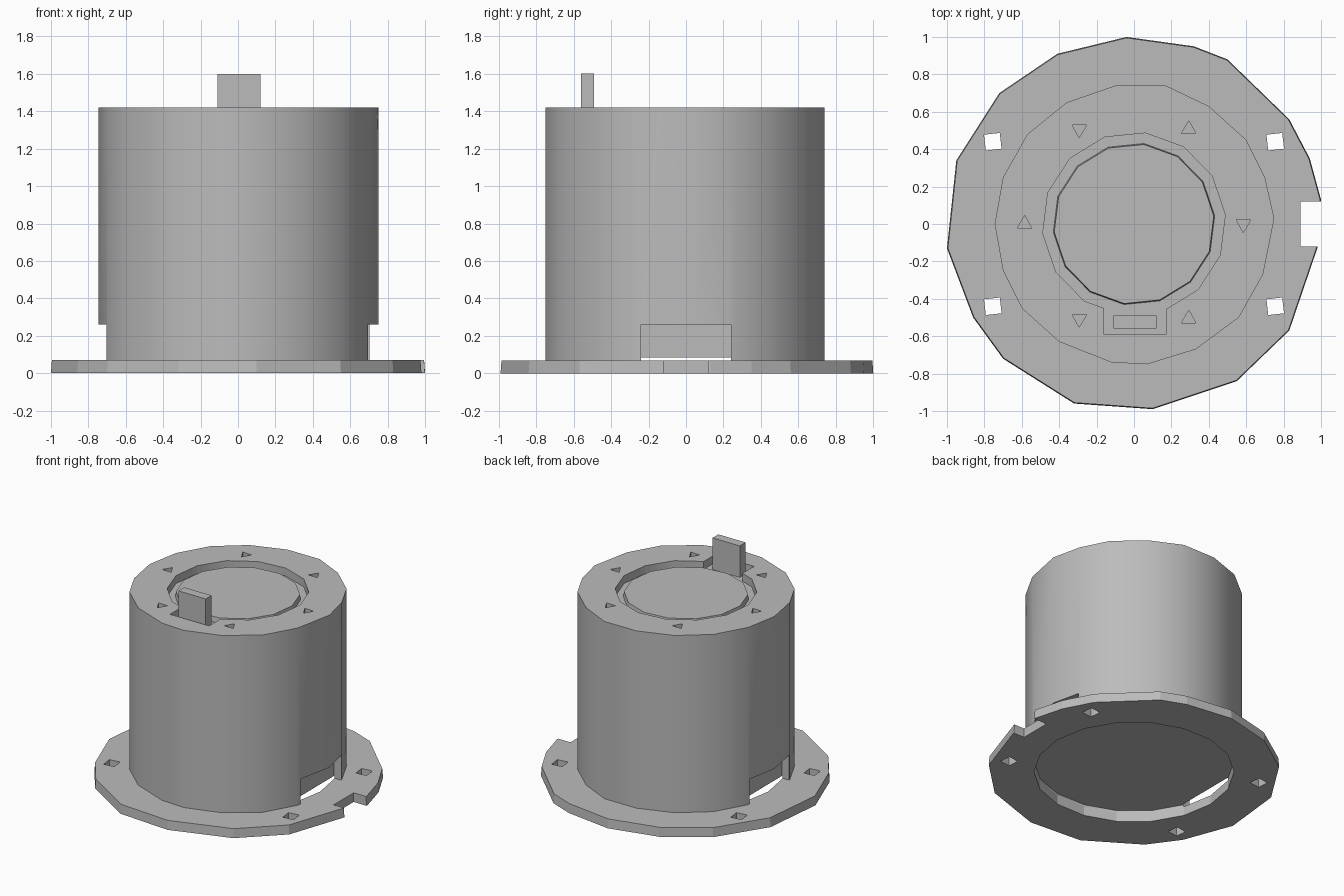
import bpy, bmesh, math

if "Cube" in bpy.data.objects:
    bpy.data.objects.remove(bpy.data.objects["Cube"])

grey = bpy.data.materials.new("plain_grey")
grey.use_nodes = True
COLOUR = (0.5, 0.5, 0.5, 1)
grey.diffuse_color = COLOUR
grey.node_tree.nodes["Principled BSDF"].inputs["Base Color"].default_value = COLOUR


def prism(name, outline, z0, z1, top_scale=1.0):
    """Extrude a flat outline from z0 to z1."""
    bm = bmesh.new()
    low = [bm.verts.new((x, y, z0)) for x, y in outline]
    high = [bm.verts.new((x * top_scale, y * top_scale, z1)) for x, y in outline]
    bm.faces.new(low)
    bm.faces.new(high)
    for i in range(len(low)):
        j = (i + 1) % len(low)
        bm.faces.new((low[i], low[j], high[j], high[i]))
    bmesh.ops.recalc_face_normals(bm, faces=bm.faces)
    mesh = bpy.data.meshes.new(name)
    bm.to_mesh(mesh)
    bm.free()
    mesh.materials.append(grey)
    obj = bpy.data.objects.new(name, mesh)
    bpy.context.collection.objects.link(obj)
    return obj


def ring(radius, sides, turn=0.0, centre=(0, 0)):
    steps = [turn + math.tau * i / sides for i in range(sides)]
    return [(centre[0] + radius * math.cos(a), centre[1] + radius * math.sin(a)) for a in steps]


def rect(x0, x1, y0, y1):
    return [(x0, y0), (x1, y0), (x1, y1), (x0, y1)]


def cut(target, outline, z0, z1):
    """Subtract a prism from the target and discard it."""
    cutter = prism("cutter", outline, z0, z1)
    mod = target.modifiers.new("cut", 'BOOLEAN')
    mod.object, mod.operation, mod.solver = cutter, 'DIFFERENCE', 'EXACT'
    bpy.ops.object.select_all(action='DESELECT')
    bpy.context.view_layer.objects.active = target
    target.select_set(True)
    bpy.ops.object.modifier_apply(modifier=mod.name)
    bpy.data.objects.remove(cutter)


FLANGE_TOP, FLOOR, TOP = 0.07, 0.085, 1.42

# Flange: uneven many-sided plate with bore, bolt holes and edge notch
flange_outline = [(-.04, 1), (.32, .95), (.5, .88), (.83, .56), (.94, .35), (1, .13),
                  (.98, -.13), (.83, -.57), (.55, -.84), (.1, -.99), (-.32, -.96),
                  (-.7, -.72), (-.86, -.5), (-1, -.13), (-.95, .34), (-.72, .7), (-.41, .91)]
flange = prism("flange", flange_outline, 0, FLANGE_TOP, 0.995)
cut(flange, ring(0.69, 18), -0.1, 0.2)
cut(flange, rect(0.89, 1.2, -0.12, 0.12), -0.1, 0.2)
for sx in (-1, 1):
    for sy in (-1, 1):
        cut(flange, ring(0.06, 4, 0.9, (sx * 0.755, sy * 0.44)), -0.1, 0.2)

# Body: tall drum with side windows and a shallow open underside
body_outline = [(-.1, .74), (.17, .74), (.4, .63), (.6, .45), (.7, .25), (.75, .03),
                (.69, -.27), (.56, -.5), (.33, -.67), (.07, -.75), (-.12, -.74), (-.4, -.63),
                (-.6, -.45), (-.7, -.25), (-.745, 0), (-.7, .25), (-.57, .48), (-.36, .65)]
body = prism("body", body_outline, FLANGE_TOP, TOP)
cut(body, ring(0.69, 18), 0, FLOOR)
for sx in (-1, 1):
    cut(body, rect(*sorted((sx * 0.64, sx * 0.9)), -0.24, 0.24), 0, 0.26)

# Round recess in the top, with a slot for the tab
cut(body, ring(0.49, 14, 0.1), TOP - 0.06, TOP + 0.1)
cut(body, rect(-0.16, 0.17, -0.59, -0.4), TOP - 0.06, TOP + 0.1)

# Six small blind holes around the top rim
for i in range(6):
    a = math.tau * i / 6
    cut(body, ring(0.045, 3, a + 0.5, (0.585 * math.cos(a), 0.585 * math.sin(a))),
        TOP - 0.1, TOP + 0.1)

# Core disc inside the recess and the upright tab
core = prism("core_disc", ring(0.435, 14, 0.1), TOP - 0.07, TOP - 0.02, 0.985)
tab = prism("tab", rect(-0.11, 0.12, -0.56, -0.49), TOP - 0.07, 1.6)

# Smooth drum wall, sharp rims
bpy.ops.object.select_all(action='DESELECT')
body.select_set(True)
bpy.context.view_layer.objects.active = body
bpy.ops.object.shade_smooth_by_angle(angle=math.radians(32))
